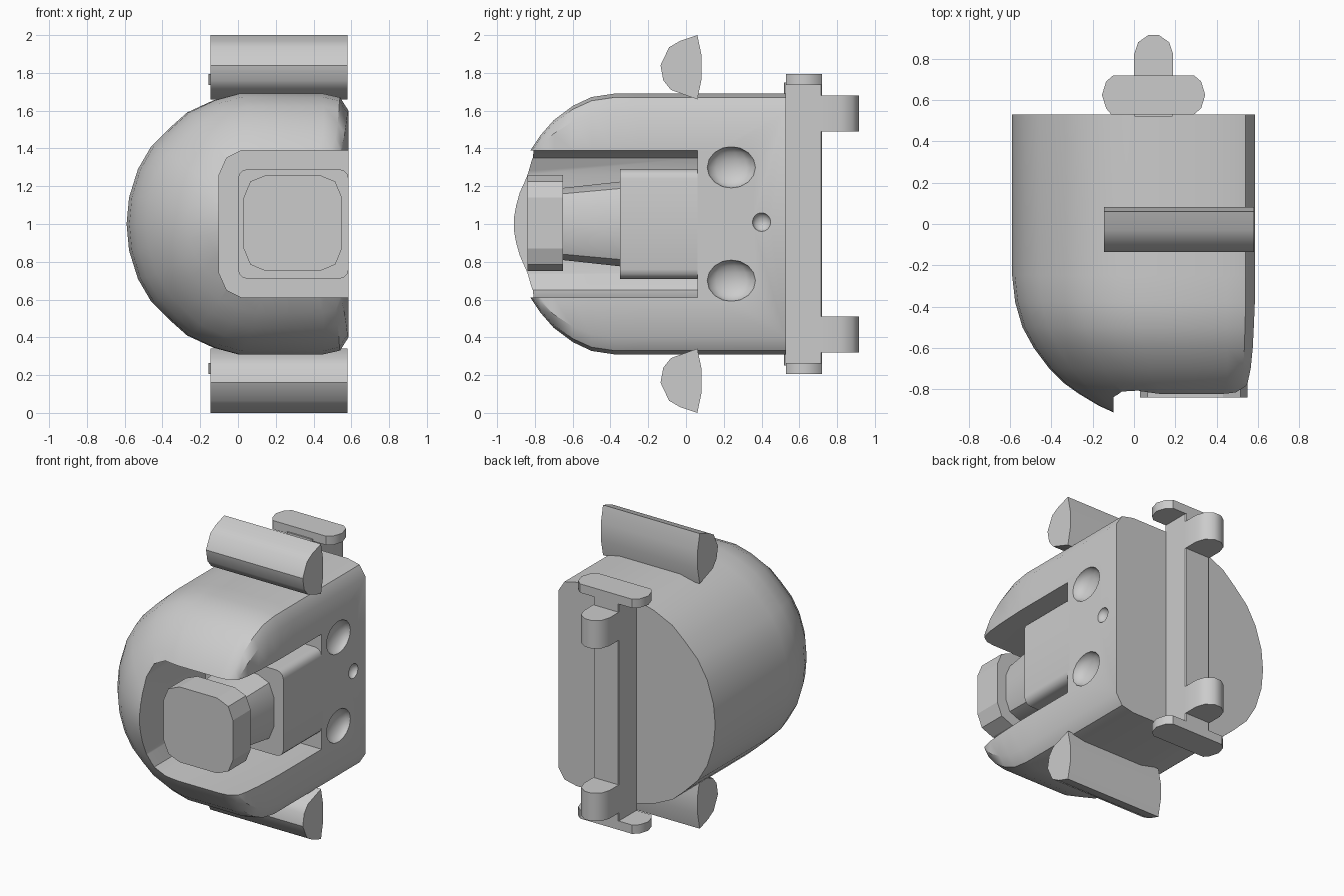
import bpy, bmesh, math
from mathutils import Vector

if "Cube" in bpy.data.objects:
    bpy.data.objects.remove(bpy.data.objects["Cube"])


def loft(name, rings, smooth=None):
    """Skin a list of equal-length closed rings and cap both ends."""
    bm = bmesh.new()
    vs = [[bm.verts.new(p) for p in ring] for ring in rings]
    n = len(rings[0])
    for a, b in zip(vs, vs[1:]):
        for i in range(n):
            bm.faces.new((a[i], a[(i + 1) % n], b[(i + 1) % n], b[i]))
    bm.faces.new(vs[0])
    bm.faces.new(vs[-1])
    bmesh.ops.recalc_face_normals(bm, faces=bm.faces)
    me = bpy.data.meshes.new(name)
    bm.to_mesh(me)
    bm.free()
    ob = bpy.data.objects.new(name, me)
    bpy.context.collection.objects.link(ob)
    if smooth:
        shade(ob, smooth)
    return ob


def activate(ob):
    bpy.ops.object.select_all(action='DESELECT')
    ob.select_set(True)
    bpy.context.view_layer.objects.active = ob


def shade(ob, angle):
    activate(ob)
    bpy.ops.object.shade_smooth_by_angle(angle=math.radians(angle))


def prism(name, profile, axis, a, b, smooth=None):
    """Extrude a 2D profile along an axis from a to b."""
    def place(p, t):
        return {'x': (t, p[0], p[1]), 'y': (p[0], t, p[1]), 'z': (p[0], p[1], t)}[axis]
    return loft(name, [[place(p, t) for p in profile] for t in (a, b)], smooth)


def cut(ob, cutter):
    m = ob.modifiers.new("cut", 'BOOLEAN')
    m.object, m.operation, m.solver = cutter, 'DIFFERENCE', 'EXACT'
    activate(ob)
    bpy.ops.object.modifier_apply(modifier=m.name)
    bpy.data.objects.remove(cutter)


def round_rect(x0, x1, z0, z1, r, steps=1):
    pts = []
    for k, (cx, cz) in enumerate([(x1 - r, z1 - r), (x0 + r, z1 - r), (x0 + r, z0 + r), (x1 - r, z0 + r)]):
        for i in range(steps + 1):
            a = math.pi / 2 * (k + i / steps)
            pts.append((cx + r * math.cos(a), cz + r * math.sin(a)))
    return pts


# Domed shell: D-shaped cross-section shrinking toward the front
half = [(-.59, 0), (-.577, .14), (-.53, .29), (-.46, .41), (-.36, .51), (-.27, .59),
        (-.13, .655), (0, .69), (.22, .69), (.45, .69), (.54, .67), (.585, .6), (.585, 0)]
section = half + [(x, -z) for x, z in half[-2:0:-1]]
stations = [(.53, -.59, .585, .69), (-.25, -.59, .585, .69), (-.38, -.575, .585, .69),
            (-.5, -.54, .58, .672), (-.6, -.485, .575, .625), (-.7, -.41, .565, .55),
            (-.77, -.34, .55, .47), (-.82, -.27, .52, .395), (-.88, -.17, .46, .28),
            (-.93, -.06, .38, .17), (-.96, .1, .3, .06)]
shell = loft("shell", [[(l + (x + .59) / 1.175 * (r - l), y, 1 + z / .69 * h) for x, z in section]
                       for y, l, r, h in stations])

# Front recess, open on the right side
recess = [(.8, .61), (.02, .61), (-.06, .65), (-.1, .74), (-.1, 1.26), (-.06, 1.35), (.02, 1.39), (.8, 1.39)]
cut(shell, prism("recess_cutter", recess, 'y', -1.2, .06))

# Dents in the flat right side
for y, z, ry, rz, depth in [(.24, 1.3, .13, .11, .07), (.24, .7, .13, .11, .07), (.4, 1.01, .05, .05, .04)]:
    bpy.ops.mesh.primitive_uv_sphere_add(segments=14, ring_count=8, location=(.59, y, z))
    dent = bpy.context.object
    dent.scale = (depth, ry, rz)
    bpy.context.view_layer.update()
    cut(shell, dent)
shade(shell, 35)

# Barrel: block, tapered neck, blunt muzzle
prism("barrel_block", round_rect(0, .585, .71, 1.29, .05, 3), 'y', -.35, .08, 35)
loft("barrel_neck", [[(x, y, z) for x, z in round_rect(.29 - r, .29 + r, 1 - r, 1 + r, r * .55, 2)]
                     for y, r in [(-.34, .225), (-.66, .19)]], 35)
prism("barrel_muzzle", round_rect(.03, .55, .75, 1.26, .12, 2), 'y', -.84, -.65)

# Rear post
prism("rear_post", round_rect(0, .19, .52, .72, .005), 'z', .25, 1.75)

pad = [(.06, 1), (-.03, .97), (-.09, .935), (-.135, .84), (-.12, .76), (-.08, .71), (.06, .66), (.083, .77), (.083, .89)]
plate = [(-.11, .53), (.29, .53), (.325, .56), (.345, .625), (.325, .69), (.29, .72),
         (-.10, .72), (-.135, .69), (-.155, .625), (-.135, .56)]
lug = [(0, .70), (.19, .70), (.19, .82), (.17, .88), (.12, .915), (.07, .915), (.02, .88), (0, .82)]

# Mirrored top and bottom: side pads, end plates, hinge lugs
for tag, s in (("upper", 1), ("lower", -1)):
    prism(tag + "_pad", [(y, 1 + s * z) for y, z in pad], 'x', -.145, .58, 35)
    prism(tag + "_end_plate", plate, 'z', 1 + s * .735, 1 + s * .795, 40)
    prism(tag + "_lug", lug, 'z', 1 + s * .49, 1 + s * .68, 40)
